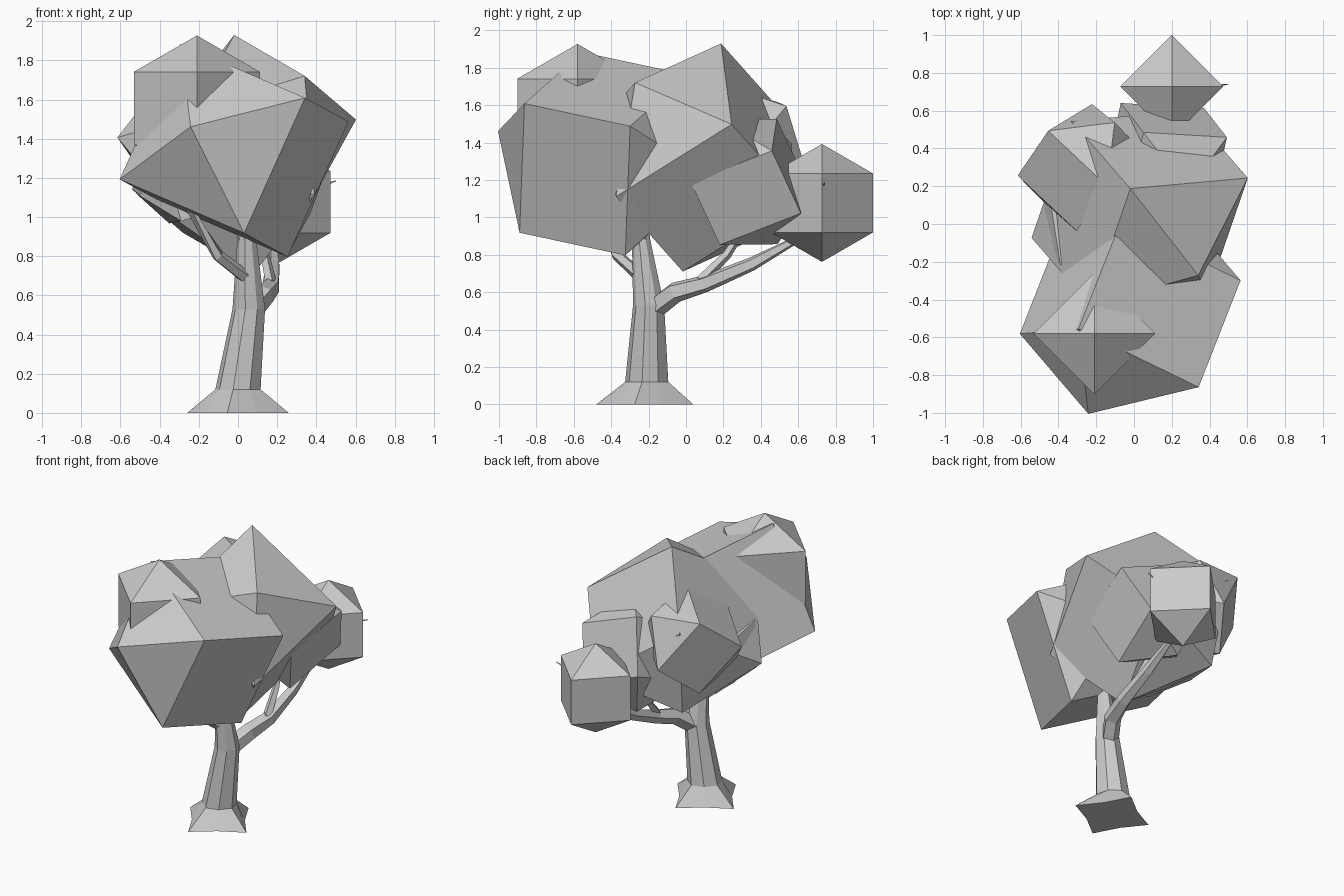
import bpy
from math import cos, sin, pi, radians, sqrt
from mathutils import Vector

if "Cube" in bpy.data.objects:
    bpy.data.objects.remove(bpy.data.objects["Cube"])


def mesh_object(name, verts, faces):
    me = bpy.data.meshes.new(name)
    me.from_pydata([tuple(v) for v in verts], [], faces)
    me.update()
    ob = bpy.data.objects.new(name, me)
    bpy.context.collection.objects.link(ob)
    return ob


def loft(name, rings):
    """Skin equal rings of points, closing both ends."""
    n = len(rings[0])
    verts = [v for ring in rings for v in ring]
    faces = [(k * n + i, k * n + (i + 1) % n, (k + 1) * n + (i + 1) % n, (k + 1) * n + i)
             for k in range(len(rings) - 1) for i in range(n)]
    faces.append(tuple(range(n))[::-1])
    faces.append(tuple(range((len(rings) - 1) * n, len(rings) * n)))
    return mesh_object(name, verts, faces)


def branch(name, path, sides=5):
    """Tapered low-poly tube; path items are (x, y, z, radius)."""
    pts = [Vector(p[:3]) for p in path]
    rings = []
    for i, p in enumerate(pts):
        t = (pts[min(i + 1, len(pts) - 1)] - pts[max(i - 1, 0)]).normalized()
        ref = Vector((0, 0, 1)) if abs(t.z) < 0.9 else Vector((0, 1, 0))
        a = ref.cross(t).normalized()
        b = t.cross(a)
        rings.append([p + path[i][3] * (a * cos(2 * pi * k / sides) + b * sin(2 * pi * k / sides))
                      for k in range(sides)])
    return loft(name, rings)


def leaf_clump(name, centre, r, pole, corner):
    """Four-segment, three-ring ball, aimed by its pole and one ring corner."""
    c, p = Vector(centre), Vector(pole).normalized()
    a = Vector(corner)
    a = (a - p * a.dot(p)).normalized()
    b = p.cross(a)
    w = r * sqrt(3) / 2
    verts = [c + p * r]
    for s in (0.5, -0.5):
        verts += [c + p * r * s + d * w for d in (a, b, -a, -b)]
    verts.append(c - p * r)
    faces = []
    for i in range(4):
        j = (i + 1) % 4
        faces += [(0, 1 + i, 1 + j), (1 + i, 5 + i, 5 + j, 1 + j), (5 + j, 5 + i, 9)]
    return mesh_object(name, verts, faces)


# Trunk with a four-pointed root flare
def trunk_ring(x, y, z, r_out, r_in):
    return [Vector((x + r * cos(a), y + r * sin(a), z))
            for i in range(8)
            for r, a in [((r_out, r_in)[i % 2], radians(-12 + 45 * i))]]


loft("trunk", [
    trunk_ring(0.0, -0.22, 0.0, 0.265, 0.17),
    trunk_ring(0.0, -0.21, 0.12, 0.118, 0.112),
    trunk_ring(0.055, -0.2, 0.53, 0.085, 0.08),
    trunk_ring(0.045, -0.24, 0.88, 0.05, 0.045),
    trunk_ring(0.0, -0.25, 1.3, 0.025, 0.025)])

# Branches
branch("back_branch", [(0.05, -0.19, 0.5, 0.06), (0.13, -0.06, 0.6, 0.058),
                       (0.17, 0.1, 0.645, 0.048), (0.18, 0.35, 0.75, 0.038),
                       (0.18, 0.57, 0.87, 0.022), (0.24, 0.72, 1.06, 0.015)])
branch("back_branch_fork", [(0.17, 0.08, 0.66, 0.03), (0.14, 0.22, 0.8, 0.024),
                            (0.1, 0.35, 1.0, 0.015)], 4)
branch("left_branch", [(0.03, -0.26, 0.7, 0.035), (-0.1, -0.37, 0.8, 0.032),
                       (-0.24, -0.45, 1.03, 0.022), (-0.3, -0.5, 1.3, 0.012)])
branch("twig", [(0.24, 0.72, 1.06, 0.015), (0.4, 0.73, 1.15, 0.01), (0.5, 0.74, 1.185, 0.002)], 4)

# Leaf clumps
leaf_clump("back_clump", (0.2, 0.727, 1.077), 0.315, (0, 0, 1), (1, 0, 0))
leaf_clump("top_clump", (-0.21, -0.58, 1.555), 0.372, (0, 0, 1), (1, 0, 0))
leaf_clump("front_clump", (-0.02, -0.44, 1.34), 0.619, (-0.22, -0.56, 0.12), (0.47, -0.15, 0.21))
leaf_clump("middle_clump", (0.03, 0.085, 1.32), 0.62, (0.5, -0.575, 0.645), (-0.215, 0.293, 0.4))
leaf_clump("left_clump", (-0.264, 0.3, 1.386), 0.355, (0.455, 0.668, 0.588), (-0.267, 0.071, 0.12))
leaf_clump("inner_clump", (0.165, 0.333, 1.19), 0.387, (0.31, -0.4, 0.86), (-0.155, 0.204, 0.22))
leaf_clump("lower_left_clump", (-0.22, 0.0, 1.2), 0.315, (-0.3, -0.05, -0.08), (0, 1, 1))
